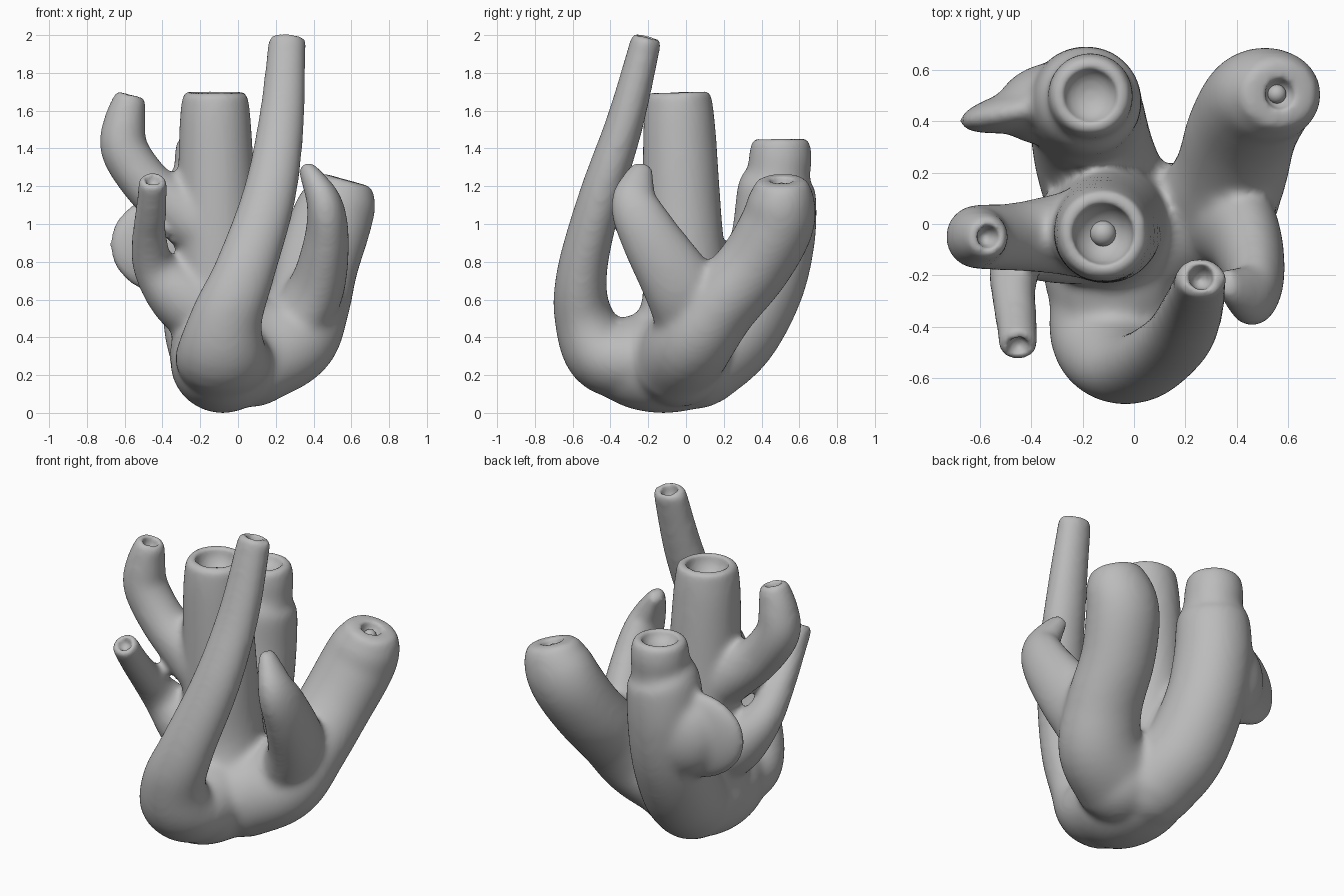
import bpy
import bmesh
import math
from mathutils import Vector, Matrix

default_cube = bpy.data.objects.get("Cube")
if default_cube:
    bpy.data.objects.remove(default_cube, do_unlink=True)

SIDES = 24
STEPS = 6
SWELL = 0.008  # makes up for the shrinkage of smoothing


def make_material(name, colour):
    mat = bpy.data.materials.new(name)
    mat.use_nodes = True
    mat.diffuse_color = colour
    mat.node_tree.nodes["Principled BSDF"].inputs["Base Color"].default_value = colour
    return mat


def spline(points):
    """Smooth path through (x, y, z, radius) points."""
    pts = [Vector(p) for p in points]
    pts = [2 * pts[0] - pts[1]] + pts + [2 * pts[-1] - pts[-2]]
    samples = []
    for a, b, c, d in zip(pts, pts[1:], pts[2:], pts[3:]):
        for i in range(STEPS):
            t = i / STEPS
            samples.append(0.5 * (2 * b + (c - a) * t
                                  + (2 * a - 5 * b + 4 * c - d) * t ** 2
                                  + (3 * b - a - 3 * c + d) * t ** 3))
    samples.append(pts[-2])
    return samples


def add_ellipsoid(bm, centre, radii, rotation=None):
    matrix = Matrix.Translation(centre)
    if rotation:
        matrix = matrix @ rotation.to_matrix().to_4x4()
    matrix = matrix @ Matrix.Diagonal((*radii, 1))
    bmesh.ops.create_uvsphere(bm, u_segments=24, v_segments=16, radius=1, matrix=matrix)


def add_tube(bm, points, side=(1, 0, 0), flat=1.0):
    """Sweep a section along a path with a rounded root; return tip and direction."""
    path = spline(points)
    add_ellipsoid(bm, path[0].xyz, [path[0].w] * 3)
    rings = []
    for i, p in enumerate(path):
        tangent = (path[min(i + 1, len(path) - 1)].xyz - path[max(i - 1, 0)].xyz).normalized()
        u = Vector(side)
        u = (u - tangent * u.dot(tangent)).normalized()
        v = tangent.cross(u) * flat
        radius = p.w + SWELL
        ring = []
        for k in range(SIDES):
            angle = math.tau * k / SIDES
            offset = u * math.cos(angle) + v * math.sin(angle)
            ring.append(bm.verts.new(p.xyz + offset * radius))
        rings.append(ring)
    for low, high in zip(rings, rings[1:]):
        for k in range(SIDES):
            n = (k + 1) % SIDES
            bm.faces.new((low[k], low[n], high[n], high[k]))
    bm.faces.new(rings[0][::-1])
    bm.faces.new(rings[-1])
    return path[-1].xyz, tangent


def finish(bm, name):
    bmesh.ops.recalc_face_normals(bm, faces=bm.faces)
    mesh = bpy.data.meshes.new(name)
    bm.to_mesh(mesh)
    bm.free()
    obj = bpy.data.objects.new(name, mesh)
    bpy.context.collection.objects.link(obj)
    return obj


def smooth(obj, voxel, repeats):
    remesh = obj.modifiers.new("blend", 'REMESH')
    remesh.mode = 'VOXEL'
    remesh.voxel_size = voxel
    relax = obj.modifiers.new("relax", 'SMOOTH')
    relax.factor = 0.5
    relax.iterations = repeats


clay = make_material("grey clay", (0.5, 0.5, 0.5, 1))
body = bmesh.new()

# Rounded base
add_ellipsoid(body, (-0.08, -0.12, 0.27), (0.28, 0.42, 0.272))

# Tall slender arm at the front
tall_tip = add_tube(body, [
    (-0.05, -0.15, 0.28, 0.24), (-0.085, -0.42, 0.3, 0.24), (-0.06, -0.54, 0.5, 0.185),
    (0.035, -0.55, 0.75, 0.155), (0.165, -0.45, 1.15, 0.135), (0.23, -0.32, 1.55, 0.115),
    (0.262, -0.205, 1.995, 0.092)], flat=0.82)

# Central chimney
centre_tip = add_tube(body, [
    (-0.08, -0.04, 0.3, 0.28), (-0.1, 0, 0.6, 0.225), (-0.11, -0.02, 1, 0.205),
    (-0.12, -0.035, 1.5, 0.185), (-0.12, -0.04, 1.7, 0.165)])

# Back chimney with a narrower neck
back_tip = add_tube(body, [
    (-0.08, 0.05, 0.26, 0.24), (-0.15, 0.25, 0.42, 0.23), (-0.18, 0.4, 0.68, 0.22),
    (-0.19, 0.465, 0.95, 0.215), (-0.18, 0.48, 1.19, 0.2), (-0.17, 0.49, 1.26, 0.162),
    (-0.17, 0.5, 1.36, 0.16), (-0.17, 0.5, 1.455, 0.145)])

# Flattened fin on the side of the back chimney
fin_turn = Matrix.Rotation(0.2, 3, 'Z').to_quaternion()
add_ellipsoid(body, (-0.38, 0.455, 0.89), (0.31, 0.085, 0.27), fin_turn)
add_ellipsoid(body, (-0.32, 0.47, 0.88), (0.22, 0.16, 0.25), fin_turn)

# Thick arm at the back left, bending out of the base
thick_tip = add_tube(body, [
    (0.07, -0.04, 0.29, 0.26), (0.28, 0.04, 0.39, 0.24), (0.37, 0.18, 0.57, 0.215),
    (0.42, 0.36, 0.78, 0.21), (0.485, 0.48, 0.99, 0.21), (0.54, 0.505, 1.13, 0.19),
    (0.57, 0.505, 1.235, 0.14)], flat=0.9)

# Closed horn curling forward
add_tube(body, [
    (0.3, 0.06, 0.45, 0.15), (0.36, 0.03, 0.55, 0.15), (0.43, -0.05, 0.7, 0.135),
    (0.47, -0.19, 0.93, 0.11), (0.46, -0.27, 1.1, 0.09), (0.405, -0.255, 1.22, 0.062),
    (0.35, -0.22, 1.31, 0.033)], flat=1.35)

# Upper branch of the central chimney
upper_tip = add_tube(body, [
    (-0.12, -0.03, 0.95, 0.19), (-0.3, -0.04, 1.065, 0.15), (-0.47, -0.05, 1.2, 0.125),
    (-0.6, -0.05, 1.39, 0.12), (-0.6, -0.05, 1.54, 0.105), (-0.565, -0.05, 1.69, 0.075)],
    side=(0, 1, 0))

# Lower thin branch reaching forward
lower_tip = add_tube(body, [
    (-0.1, -0.03, 0.5, 0.2), (-0.3, -0.06, 0.62, 0.17), (-0.44, -0.11, 0.77, 0.11),
    (-0.47, -0.23, 0.93, 0.085), (-0.46, -0.36, 1.08, 0.075), (-0.45, -0.48, 1.24, 0.07)],
    side=(0, 1, 0))

branching_body = finish(body, "branching_body")
smooth(branching_body, 0.02, 12)

# Cups hollowed out of the open ends: tip, width, depth
cups = bmesh.new()
for (tip, direction), width, depth in (
        (tall_tip, 0.05, 0.09), (centre_tip, 0.12, 0.13), (back_tip, 0.105, 0.08),
        (thick_tip, 0.06, 0.07), (upper_tip, 0.045, 0.09), (lower_tip, 0.042, 0.05)):
    turn = direction.to_track_quat('Z', 'Y')
    add_ellipsoid(cups, tip, (width, width, depth), turn)
cup_cutter = finish(cups, "cup_cutter")
cup_cutter.hide_render = True

cut = branching_body.modifiers.new("cups", 'BOOLEAN')
cut.operation = 'DIFFERENCE'
cut.object = cup_cutter
smooth(branching_body, 0.013, 5)

# Bake the blended shape and drop the cutter
bpy.ops.object.select_all(action='DESELECT')
branching_body.select_set(True)
bpy.context.view_layer.objects.active = branching_body
bpy.ops.object.convert(target='MESH')
bpy.data.objects.remove(cup_cutter, do_unlink=True)

# Small buds inside two of the cups
parts = [branching_body]
for name, (tip, direction), size, depth in (
        ("centre_bud", centre_tip, 0.05, 0.12), ("thick_arm_bud", thick_tip, 0.037, 0.055)):
    bud = bmesh.new()
    add_ellipsoid(bud, tip - direction * depth, (size, size, size))
    parts.append(finish(bud, name))

for part in parts:
    part.data.materials.clear()
    part.data.materials.append(clay)
    part.select_set(True)
bpy.ops.object.shade_smooth()
